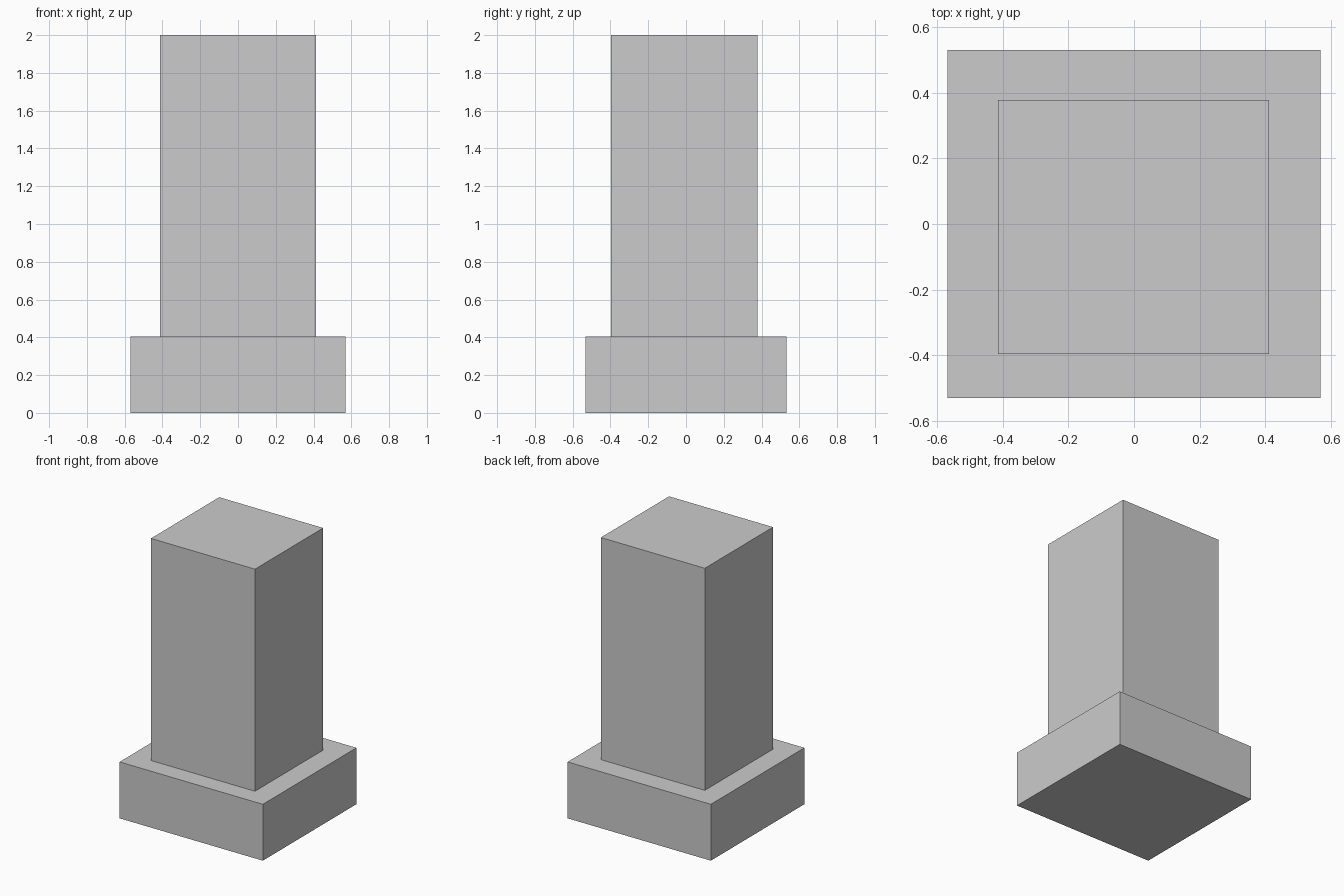
import bpy

if "Cube" in bpy.data.objects:
    bpy.data.objects.remove(bpy.data.objects["Cube"])


def box(name, x0, x1, y0, y1, z0, z1):
    bpy.ops.mesh.primitive_cube_add(
        size=1, location=((x0 + x1) / 2, (y0 + y1) / 2, (z0 + z1) / 2))
    obj = bpy.context.object
    obj.name = name
    obj.scale = (x1 - x0, y1 - y0, z1 - z0)
    bpy.ops.object.transform_apply(location=False, rotation=False, scale=True)
    return obj


# Wide plinth at the bottom
box("plinth", -0.569, 0.569, -0.531, 0.531, 0, 0.405)

# Tall block, set slightly towards the front
box("pillar", -0.414, 0.412, -0.396, 0.378, 0.405, 2.0)
